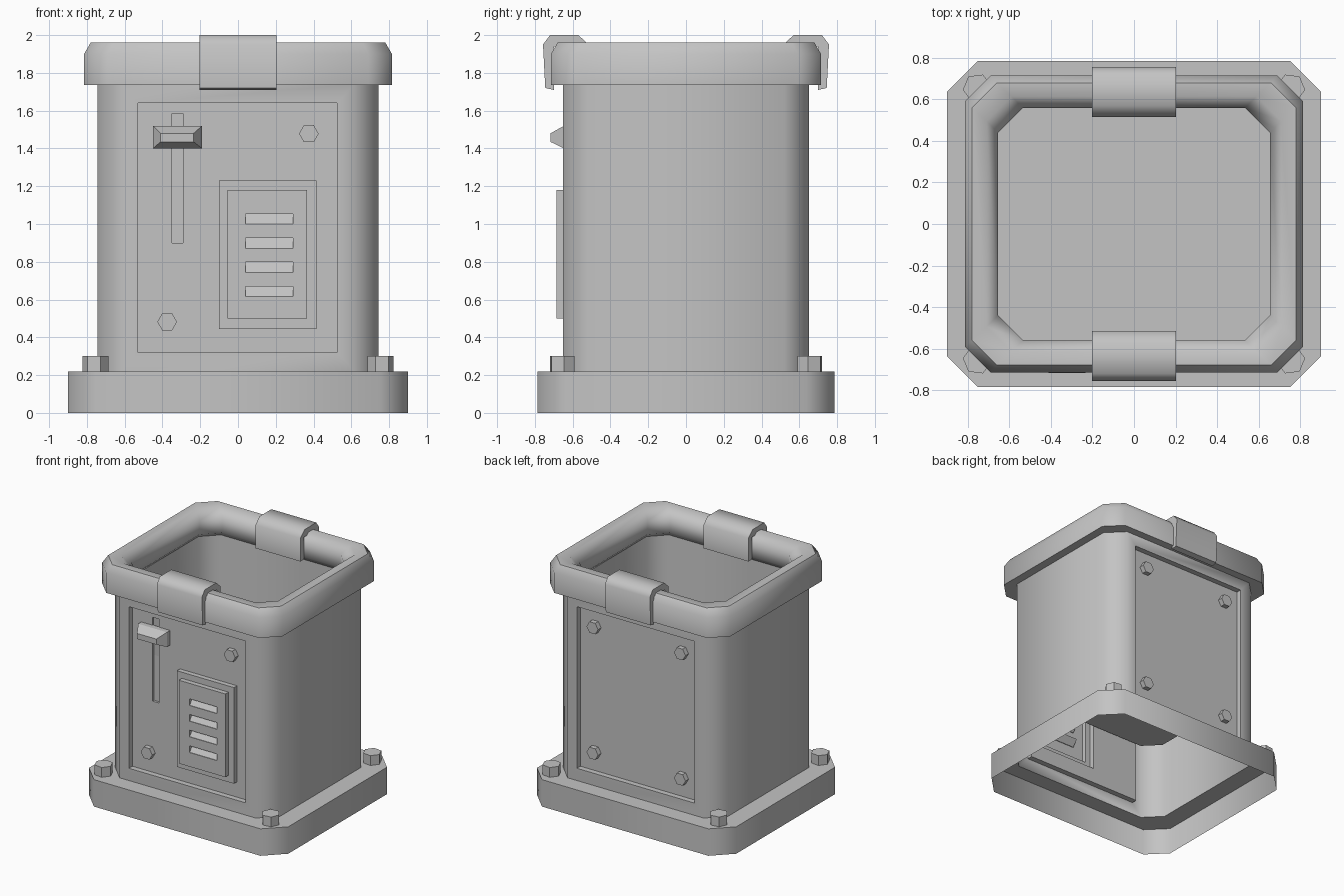
import bpy, bmesh, math
from mathutils import Vector, Matrix

if "Cube" in bpy.data.objects:
    bpy.data.objects.remove(bpy.data.objects["Cube"])

grey = bpy.data.materials.new("plain grey")
grey.use_nodes = True
GREY = (0.55, 0.55, 0.55, 1)
grey.diffuse_color = GREY
grey.node_tree.nodes["Principled BSDF"].inputs["Base Color"].default_value = GREY


def finish(name, bm, smooth=50):
    """Turn a bmesh into a named, shaded object."""
    mesh = bpy.data.meshes.new(name)
    bm.to_mesh(mesh)
    bm.free()
    mesh.materials.append(grey)
    ob = bpy.data.objects.new(name, mesh)
    bpy.context.collection.objects.link(ob)
    if smooth:
        bpy.ops.object.select_all(action='DESELECT')
        ob.select_set(True)
        bpy.context.view_layer.objects.active = ob
        bpy.ops.object.shade_smooth_by_angle(angle=math.radians(smooth))
    return ob


def loft(rings, floor=False):
    """Skin cut-corner rectangles given as (half x, half y, corner cut, z)."""
    bm = bmesh.new()
    loops = []
    for hx, hy, c, z in rings:
        pts = [(hx, c - hy), (hx, hy - c), (hx - c, hy), (c - hx, hy),
               (-hx, hy - c), (-hx, c - hy), (c - hx, -hy), (hx - c, -hy)]
        loops.append([bm.verts.new((x, y, z)) for x, y in pts])
    for a, b in zip(loops, loops[1:]):
        for i in range(8):
            j = (i + 1) % 8
            bm.faces.new((a[i], a[j], b[j], b[i]))
    if floor:
        bm.faces.new(loops[-1])
    bm.normal_update()
    return bm


def step(bm, f, x0, x1, z0, z1, depth):
    """Cut a rectangle into a wall face and push it along y by depth."""
    for push in (0, depth):
        bmesh.ops.inset_individual(bm, faces=[f], thickness=0.01)
        c = f.calc_center_median()
        for v in f.verts:
            v.co.x = x0 if v.co.x < c.x else x1
            v.co.z = z0 if v.co.z < c.z else z1
            v.co.y += push
        bm.normal_update()


def split(bm, f, co, no):
    """Split one face by a plane and return its pieces."""
    geom = [f] + list(f.edges) + list(f.verts)
    res = bmesh.ops.bisect_plane(bm, geom=geom, plane_co=co, plane_no=no)
    bm.normal_update()
    return [g for g in res["geom"] if isinstance(g, bmesh.types.BMFace)]


def wall(bm, sign):
    bm.faces.ensure_lookup_table()
    return max(bm.faces, key=lambda f: f.normal.y * sign)


# Base flange, open underneath
BODY = (0.745, 0.65, 0.13)
finish("base_flange", loft([(0.9, 0.785, 0.148, 0), (0.9, 0.785, 0.148, 0.22), (*BODY, 0.22)]))

# Body with recessed front and back panels
bm = loft([(*BODY, 0.22), (*BODY, 1.74)])
back, front = wall(bm, 1), wall(bm, -1)
step(bm, back, -0.53, 0.53, 0.32, 1.64, -0.045)
step(bm, front, -0.53, 0.525, 0.32, 1.64, 0.045)
left, right = sorted(split(bm, front, (-0.2, 0, 0), (1, 0, 0)),
                     key=lambda f: f.calc_center_median().x)
step(bm, left, -0.35, -0.29, 0.9, 1.585, 0.02)

# Vent: raised frame, raised plate, four sloping slots
step(bm, right, -0.1, 0.415, 0.445, 1.23, -0.04)
step(bm, right, -0.055, 0.365, 0.5, 1.18, -0.04)
strips = [right]
for z in (0.71, 0.835, 0.965):
    top = max(strips, key=lambda f: f.calc_center_median().z)
    strips.remove(top)
    strips += split(bm, top, (0, 0, z), (0, 0, 1))
strips.sort(key=lambda f: f.calc_center_median().z)
for i, f in enumerate(strips):
    z = 0.615 + 0.128 * i
    step(bm, f, 0.04, 0.29, z, z + 0.055, 0.045)
    for v in f.verts:
        if v.co.z < z + 0.02:
            v.co.y -= 0.04
finish("body", bm)

# Rolled rim and the bin inside it
finish("rim", loft([(*BODY, 1.735), (0.815, 0.715, 0.125, 1.735), (0.815, 0.715, 0.125, 1.9),
                    (0.78, 0.68, 0.12, 1.96), (0.71, 0.615, 0.12, 1.96),
                    (0.655, 0.56, 0.12, 1.89), (0.655, 0.56, 0.12, 1.78),
                    (0.69, 0.595, 0.12, 1.74)]))
finish("bin_interior", loft([(0.69, 0.595, 0.12, 1.74), (0.67, 0.575, 0.12, 0.8)], floor=True))

# Rim clips, front and back
CLIP = [(0.70, 1.71), (0.745, 1.72), (0.757, 1.95), (0.72, 2.0), (0.57, 2.0), (0.515, 1.95),
        (0.515, 1.76), (0.56, 1.76), (0.56, 1.94), (0.70, 1.94)]
for side, s in (("front", -1), ("back", 1)):
    bm = bmesh.new()
    f = bm.faces.new([bm.verts.new((-0.203, s * y, z)) for y, z in CLIP])
    ext = bmesh.ops.extrude_face_region(bm, geom=[f])["geom"]
    moved = [v for v in ext if isinstance(v, bmesh.types.BMVert)]
    bmesh.ops.translate(bm, verts=moved, vec=(0.406, 0, 0))
    bmesh.ops.recalc_face_normals(bm, faces=bm.faces)
    finish(side + "_rim_clip", bm, 60)

# Slider knob: short block with a tapered grip
bm = bmesh.new()
rows = []
for x0, x1, z0, z1, y in ((-0.45, -0.19, 1.4, 1.52, -0.6), (-0.45, -0.19, 1.4, 1.52, -0.645),
                          (-0.41, -0.235, 1.435, 1.48, -0.718)):
    rows.append([bm.verts.new(p) for p in ((x0, y, z0), (x1, y, z0), (x1, y, z1), (x0, y, z1))])
for a, b in zip(rows, rows[1:]):
    for i in range(4):
        j = (i + 1) % 4
        bm.faces.new((a[i], a[j], b[j], b[i]))
bm.faces.new(rows[-1])
bmesh.ops.recalc_face_normals(bm, faces=bm.faces)
finish("slider_knob", bm, 0)


def hex_bolt(name, base, axis, radius, height, turn=0.0):
    """Six-sided bolt head standing on a surface."""
    bm = bmesh.new()
    bmesh.ops.create_cone(bm, cap_ends=True, segments=6, radius1=radius,
                          radius2=radius, depth=height)
    turned = Vector(axis).to_track_quat('Z', 'Y').to_matrix().to_4x4()
    place = Matrix.Translation(Vector(base) + Vector(axis) * height / 2)
    bm.transform(place @ turned @ Matrix.Rotation(turn, 4, 'Z'))
    finish(name, bm, 0)


# Bolts on the flange and on both panels
for sx in (-1, 1):
    for sy in (-1, 1):
        hex_bolt("flange_bolt", (sx * 0.755, sy * 0.655, 0.22), (0, 0, 1), 0.07, 0.08,
                 0.4 * sx * sy)
    for z in (0.475, 1.5):
        hex_bolt("back_panel_bolt", (sx * 0.395, 0.605, z), (0, 1, 0), 0.052, 0.04, math.pi / 6)
    hex_bolt("front_panel_bolt", (sx * 0.375, -0.605, 0.98 + sx * 0.498), (0, -1, 0),
             0.052, 0.04, math.pi / 6)
